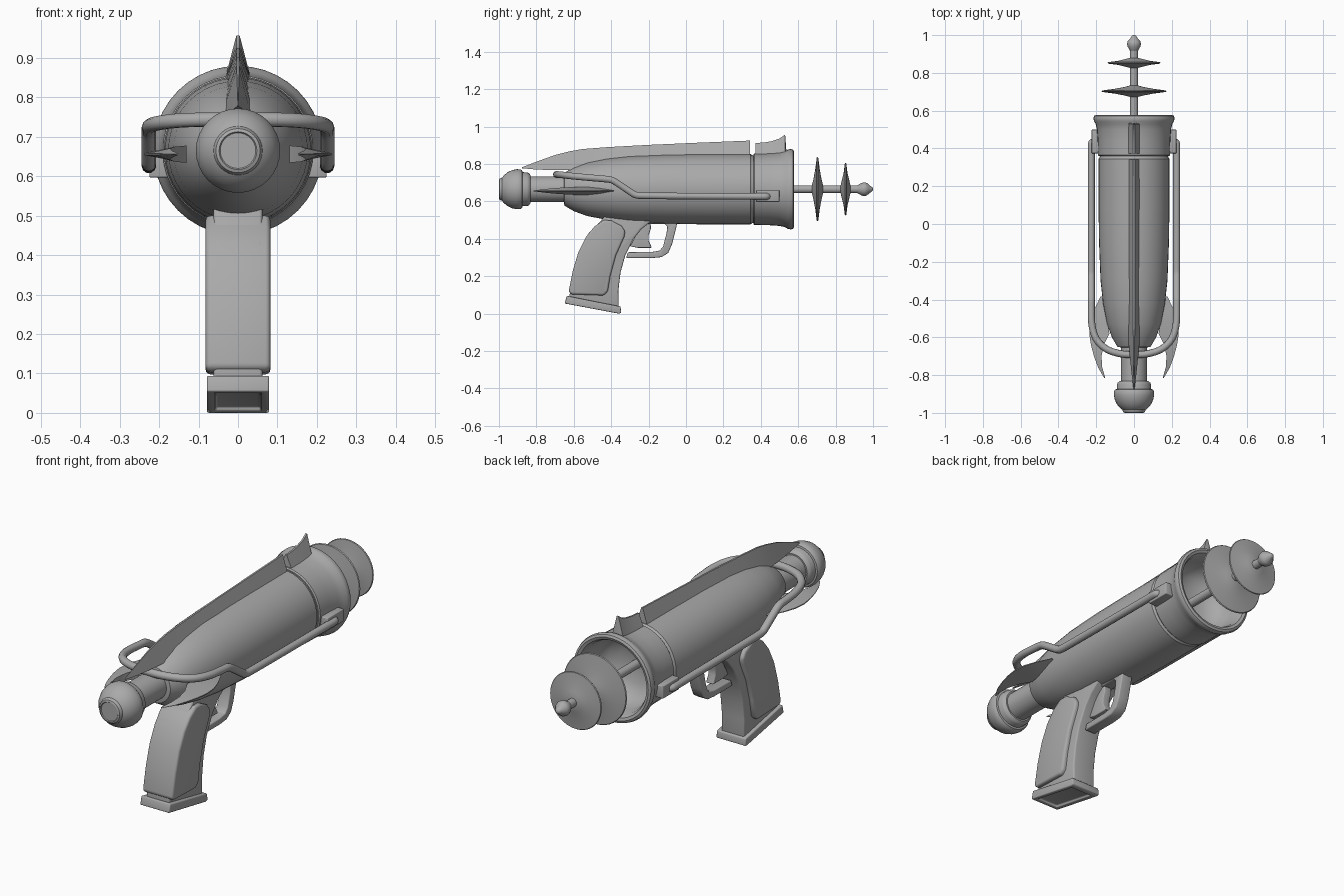
import bpy, bmesh, math
from mathutils import Vector

AXIS_Z = 0.665
grey = bpy.data.materials.new("plain grey")
grey.diffuse_color = (0.4, 0.4, 0.4, 1)


def finish(ob, bevel=0.0, angle=35):
    ob.data.materials.clear()
    ob.data.materials.append(grey)
    bpy.ops.object.select_all(action='DESELECT')
    ob.select_set(True)
    bpy.context.view_layer.objects.active = ob
    if bevel:
        m = ob.modifiers.new("bevel", 'BEVEL')
        m.width, m.segments, m.limit_method = bevel, 3, 'ANGLE'
        m.angle_limit = math.radians(40)
        bpy.ops.object.modifier_apply(modifier="bevel")
    bpy.ops.object.shade_smooth_by_angle(angle=math.radians(angle))
    return ob


def from_bmesh(name, bm, bevel=0.0, angle=35):
    bmesh.ops.remove_doubles(bm, verts=bm.verts, dist=1e-5)
    bmesh.ops.recalc_face_normals(bm, faces=bm.faces)
    me = bpy.data.meshes.new(name)
    bm.to_mesh(me)
    bm.free()
    ob = bpy.data.objects.new(name, me)
    bpy.context.collection.objects.link(ob)
    return finish(ob, bevel, angle)


def lathe(name, profile, n=40, angle=35):
    """Spin (y, radius) points about the barrel axis."""
    bm = bmesh.new()
    rings = []
    for y, r in profile:
        rings.append([bm.verts.new((r * math.sin(2 * math.pi * i / n), y,
                                    AXIS_Z + r * math.cos(2 * math.pi * i / n)))
                      for i in range(n)])
    for a, b in zip(rings, rings[1:]):
        for i in range(n):
            j = (i + 1) % n
            bm.faces.new((a[i], a[j], b[j], b[i]))
    bm.faces.new(rings[0])
    bm.faces.new(rings[-1])
    return from_bmesh(name, bm, 0, angle)


def slab(name, outline, half, bevel=0.0, inset=False):
    """Extrude a (y, z) outline from -half to +half in x."""
    bm = bmesh.new()
    a = [bm.verts.new((-half, y, z)) for y, z in outline]
    b = [bm.verts.new((half, y, z)) for y, z in outline]
    bm.faces.new(a)
    bm.faces.new(b)
    n = len(a)
    for i in range(n):
        bm.faces.new((a[i], a[(i + 1) % n], b[(i + 1) % n], b[i]))
    bmesh.ops.recalc_face_normals(bm, faces=bm.faces)
    if inset:  # recessed panel in the lowest face
        low = min(bm.faces, key=lambda f: f.normal.z)
        bmesh.ops.inset_region(bm, faces=[low], thickness=0.03, depth=0)
        bmesh.ops.inset_region(bm, faces=[low], thickness=0.003, depth=-0.012)
    return from_bmesh(name, bm, bevel)


def fin(name, stations, place, edge=0.12):
    """Loft wedge sections (y, base, tip, half thickness)."""
    bm = bmesh.new()
    rings = []
    for y, lo, hi, w in stations:
        rings.append([bm.verts.new(place(y, h, t)) for h, t in
                      ((lo, -w), (lo, w), (hi, w * edge), (hi, -w * edge))])
    for a, b in zip(rings, rings[1:]):
        for i in range(4):
            bm.faces.new((a[i], a[(i + 1) % 4], b[(i + 1) % 4], b[i]))
    bm.faces.new(rings[0])
    bm.faces.new(rings[-1])
    return from_bmesh(name, bm)


# Main barrel and flared hollow muzzle
lathe("barrel_body", [(-0.655, 0.06), (-0.65, 0.088), (-0.6, 0.117), (-0.53, 0.143),
                      (-0.42, 0.164), (-0.3, 0.177), (-0.1, 0.185), (0.1, 0.188),
                      (0.345, 0.188), (0.352, 0.182), (0.365, 0.18)])
lathe("muzzle", [(0.36, 0.15), (0.36, 0.186), (0.366, 0.191), (0.44, 0.192), (0.5, 0.196),
                 (0.53, 0.203), (0.545, 0.212), (0.56, 0.215), (0.573, 0.211),
                 (0.578, 0.2), (0.573, 0.187), (0.555, 0.178), (0.5, 0.172),
                 (0.45, 0.165), (0.41, 0.135), (0.39, 0.09), (0.38, 0.04), (0.378, 0.01)])

# Emitter rod, two lens discs and tip
lathe("emitter_rod", [(0.37, 0.021), (0.94, 0.021)], 20)
for name, y, r, t in (("large_disc", 0.703, 0.172, 0.03), ("small_disc", 0.853, 0.14, 0.026)):
    lathe(name, [(y - t, 0.022), (y - t * 0.75, 0.05), (y - t * 0.4, r * 0.62), (y - 0.004, r * 0.98),
                 (y, r), (y + 0.004, r * 0.98), (y + t * 0.4, r * 0.62),
                 (y + t * 0.75, 0.05), (y + t, 0.022)])
lathe("emitter_tip", [(0.915, 0.02), (0.925, 0.026), (0.94, 0.034), (0.955, 0.037), (0.968, 0.033),
                      (0.98, 0.022), (0.99, 0.015), (0.997, 0.01), (1.0, 0.004)], 20, 50)

# Rear neck, collar and end knob
lathe("rear_neck", [(-0.85, 0.069), (-0.64, 0.069)], 32)
lathe("rear_collar", [(-0.9, 0.092), (-0.85, 0.09), (-0.84, 0.086), (-0.832, 0.076), (-0.832, 0.06)], 32)
lathe("rear_knob", [(-0.872, 0.08), (-0.876, 0.1), (-0.885, 0.106), (-0.905, 0.107), (-0.93, 0.102),
                    (-0.955, 0.09), (-0.975, 0.073), (-0.983, 0.062), (-0.99, 0.06),
                    (-0.997, 0.056), (-1.0, 0.048), (-0.996, 0.045)], 32)

# Top fins
upright = lambda y, h, t: (t, y, h)
fin("top_fin", [(-0.877, 0.777, 0.782, 0.002), (-0.8, 0.77, 0.812, 0.012), (-0.7, 0.767, 0.848, 0.022),
                (-0.62, 0.767, 0.868, 0.03), (-0.55, 0.77, 0.88, 0.037), (-0.42, 0.79, 0.89, 0.037),
                (-0.2, 0.82, 0.902, 0.035), (0.05, 0.83, 0.913, 0.035), (0.342, 0.83, 0.925, 0.034)], upright)
fin("sight_fin", [(0.372, 0.84, 0.912, 0.035), (0.42, 0.84, 0.915, 0.035), (0.46, 0.84, 0.922, 0.035),
                  (0.5, 0.84, 0.936, 0.035), (0.53, 0.84, 0.957, 0.035), (0.536, 0.84, 0.88, 0.033)], upright)

# Swept side fins, rail clips
for side, s in (("right", 1), ("left", -1)):
    fin(side + "_fin", [(-0.815, 0.152, 0.158, 0.002), (-0.76, 0.168, 0.19, 0.009),
                        (-0.7, 0.172, 0.212, 0.015), (-0.64, 0.16, 0.228, 0.019),
                        (-0.58, 0.13, 0.237, 0.022), (-0.52, 0.14, 0.232, 0.021),
                        (-0.46, 0.15, 0.213, 0.015), (-0.385, 0.155, 0.178, 0.003)],
        lambda y, h, t: (s * h, y, 0.656 + t))
    bm = bmesh.new()
    bmesh.ops.create_cube(bm, size=1)
    for v in bm.verts:
        v.co = Vector((s * (0.2 + v.co.x * 0.05), 0.437 + v.co.y * 0.125, 0.628 + v.co.z * 0.062))
    from_bmesh(side + "_rail_clip", bm, 0.004)

# Wire rail running from clip to clip around the back
half = [(0.2, 0.435, 0.626), (0.226, 0.44, 0.626), (0.226, 0.4, 0.626), (0.226, 0.0, 0.628),
        (0.226, -0.23, 0.63), (0.226, -0.27, 0.632), (0.226, -0.3, 0.652), (0.226, -0.37, 0.7),
        (0.226, -0.4, 0.717), (0.226, -0.44, 0.72), (0.226, -0.53, 0.728), (0.205, -0.61, 0.735),
        (0.15, -0.665, 0.742), (0.07, -0.69, 0.744)]
path = half + [(0, -0.693, 0.744)] + [(-x, y, z) for x, y, z in reversed(half)]
cu = bpy.data.curves.new("side_rail", 'CURVE')
cu.dimensions = '3D'
cu.bevel_depth, cu.bevel_resolution, cu.use_fill_caps = 0.0185, 3, True
sp = cu.splines.new('NURBS')
sp.points.add(len(path) - 1)
for p, c in zip(sp.points, path):
    p.co = (*c, 1)
sp.order_u, sp.use_endpoint_u, sp.resolution_u = 3, True, 4
rail = bpy.data.objects.new("side_rail", cu)
bpy.context.collection.objects.link(rail)
bpy.ops.object.select_all(action='DESELECT')
rail.select_set(True)
bpy.context.view_layer.objects.active = rail
bpy.ops.object.convert(target='MESH')
finish(bpy.context.view_layer.objects.active, 0, 50)

# Grip frame, cheek panels and base plate
slab("grip_frame", [(-0.46, 0.49), (-0.52, 0.43), (-0.57, 0.34), (-0.605, 0.22), (-0.625, 0.08),
                    (-0.36, 0.03), (-0.362, 0.12), (-0.35, 0.22), (-0.325, 0.31), (-0.28, 0.4),
                    (-0.24, 0.45), (-0.19, 0.49), (-0.19, 0.53), (-0.42, 0.54)], 0.062, 0.008)
slab("grip_cheeks", [(-0.44, 0.5), (-0.49, 0.465), (-0.535, 0.41), (-0.575, 0.33), (-0.605, 0.23),
                     (-0.628, 0.115), (-0.61, 0.103), (-0.44, 0.097), (-0.418, 0.12), (-0.405, 0.2),
                     (-0.375, 0.31), (-0.33, 0.41), (-0.325, 0.44), (-0.345, 0.47), (-0.4, 0.498)], 0.082, 0.012)
slab("grip_base", [(-0.638, 0.095), (-0.648, 0.054), (-0.36, 0.0), (-0.346, 0.004), (-0.35, 0.038)],
     0.079, 0.005, inset=True)

# Trigger guard and trigger
slab("trigger_guard", [(-0.045, 0.5), (-0.052, 0.46), (-0.075, 0.37), (-0.095, 0.325), (-0.13, 0.302),
                       (-0.18, 0.297), (-0.32, 0.297), (-0.31, 0.328), (-0.18, 0.33), (-0.14, 0.337),
                       (-0.122, 0.36), (-0.104, 0.43), (-0.1, 0.465), (-0.115, 0.48), (-0.21, 0.48),
                       (-0.21, 0.52), (-0.05, 0.52)], 0.03, 0.006)
slab("trigger", [(-0.19, 0.49), (-0.187, 0.455), (-0.2, 0.42), (-0.2, 0.39), (-0.182, 0.352),
                 (-0.26, 0.352), (-0.3, 0.36), (-0.25, 0.45), (-0.24, 0.49)], 0.02, 0.004)
